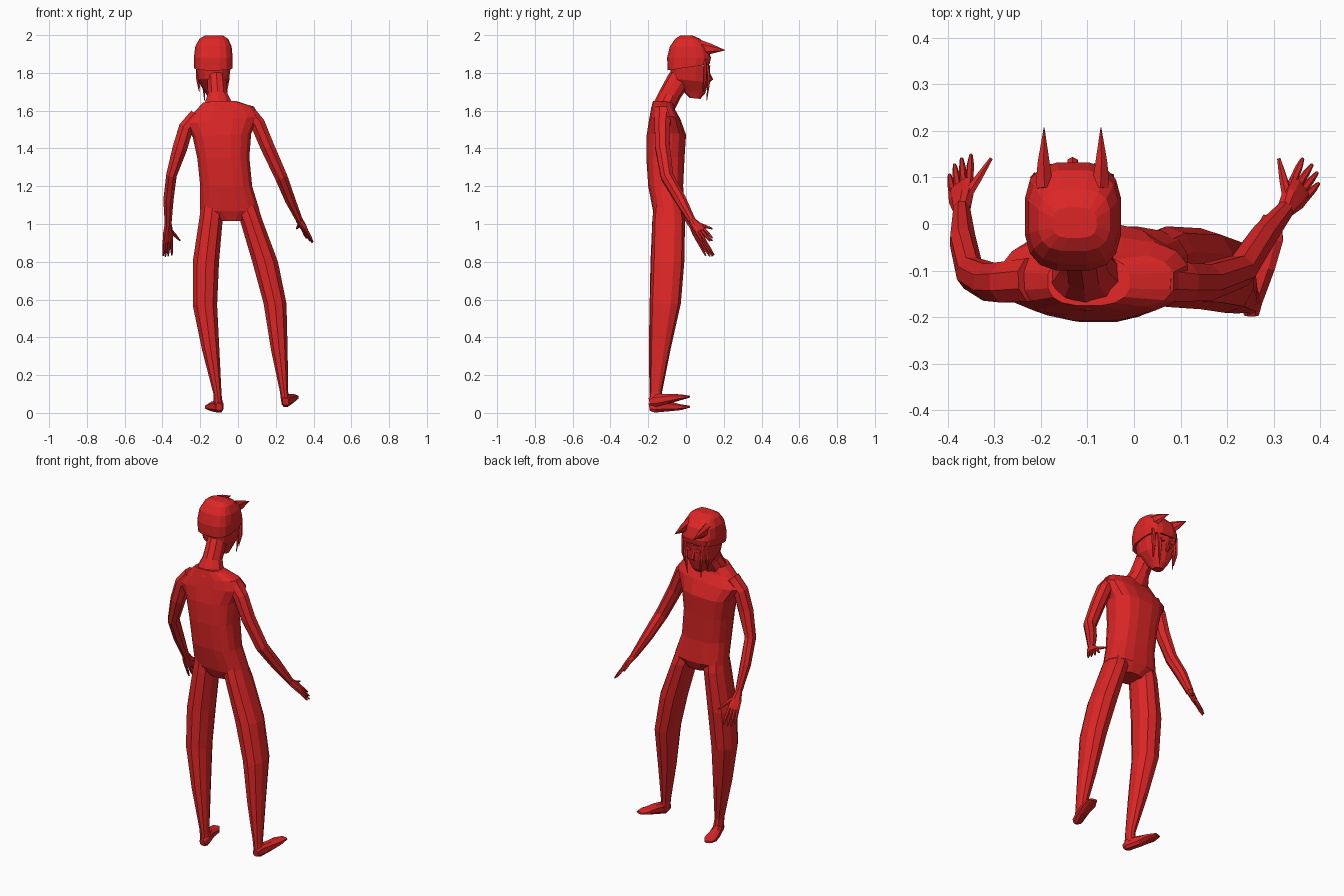
import bpy, bmesh, math
from mathutils import Vector

red = bpy.data.materials.new("red")
red.diffuse_color = (0.716, 0.019, 0.019, 1)


def skin(name, rings):
    """Bridge equal-sized rings of points into a closed, flat-shaded part."""
    bm = bmesh.new()
    vs = [[bm.verts.new(p) for p in r] for r in rings]
    n = len(vs[0])
    for a, b in zip(vs, vs[1:]):
        for i in range(n):
            j = (i + 1) % n
            bm.faces.new((a[i], a[j], b[j], b[i]))
    bm.faces.new(vs[0][::-1])
    bm.faces.new(vs[-1])
    bmesh.ops.recalc_face_normals(bm, faces=bm.faces)
    me = bpy.data.meshes.new(name)
    bm.to_mesh(me)
    bm.free()
    me.materials.append(red)
    ob = bpy.data.objects.new(name, me)
    bpy.context.collection.objects.link(ob)
    return ob


def oval(n, power):
    """Unit superellipse outline."""
    out = []
    for i in range(n):
        t = 2 * math.pi * (i + 0.5) / n
        c, s = math.cos(t), math.sin(t)
        out.append((math.copysign(abs(c) ** (2 / power), c),
                    math.copysign(abs(s) ** (2 / power), s)))
    return out


def stack(name, levels, n=12, power=2.4):
    """Levels: z, x0, x1, y0, y1, slope of z along x, slope of z along y."""
    rings = []
    for z, x0, x1, y0, y1, sx, sy in levels:
        rx, ry = (x1 - x0) / 2, (y1 - y0) / 2
        k = 1 / math.cos(math.pi / n) ** 0.7
        rings.append([((x0 + x1) / 2 + u * rx * k, (y0 + y1) / 2 + v * ry * k,
                       z + u * rx * sx + v * ry * sy) for u, v in oval(n, power)])
    return skin(name, rings)


def tube(name, pts, up=(0, 1, 0), n=8, power=2):
    """Points: x, y, z, half width, half depth, swept along the path."""
    P = [Vector(p[:3]) for p in pts]
    rings = []
    for i, p in enumerate(pts):
        d = (P[min(i + 1, len(P) - 1)] - P[max(i - 1, 0)]).normalized()
        s = d.cross(Vector(up)).normalized()
        w = s.cross(d)
        rings.append([P[i] + s * u * p[3] + w * v * p[4] for u, v in oval(n, power)])
    return skin(name, rings)


# torso, with sloping shoulders
stack("torso", [
    (1.015, -0.10, 0.03, -0.15, -0.03, 0, 0),
    (1.07, -0.20, 0.115, -0.175, -0.005, 0, 0),
    (1.20, -0.20, 0.075, -0.20, -0.015, 0, 0),
    (1.35, -0.215, 0.06, -0.21, -0.008, 0.03, 0),
    (1.47, -0.24, 0.07, -0.208, 0.0, 0.06, 0),
    (1.55, -0.285, 0.115, -0.195, -0.03, 0.1, 0),
    (1.605, -0.235, 0.085, -0.185, -0.06, 0.1, 0),
    (1.645, -0.185, -0.01, -0.175, -0.07, 0.05, -0.1)], 16, 2.7)

# neck
stack("neck", [
    (1.60, -0.19, -0.01, -0.185, -0.07, 0, -0.2),
    (1.685, -0.16, -0.055, -0.14, -0.03, 0, -0.3),
    (1.79, -0.165, -0.065, -0.085, 0.04, 0, -0.2)], 10, 2)

# head, narrowing to the chin, with a hair cap above it
stack("head", [
    (1.665, -0.155, -0.10, 0.02, 0.075, 0, -0.1),
    (1.70, -0.175, -0.085, -0.02, 0.10, 0, -0.15),
    (1.76, -0.212, -0.048, -0.075, 0.118, 0, -0.1),
    (1.84, -0.225, -0.037, -0.085, 0.127, 0, 0)], 14, 2.5)
stack("hair_cap", [
    (1.83, -0.232, -0.03, -0.097, 0.125, 0, 0.15),
    (1.88, -0.234, -0.028, -0.10, 0.132, 0, 0),
    (1.94, -0.226, -0.034, -0.085, 0.115, 0, 0),
    (1.98, -0.205, -0.052, -0.058, 0.075, 0, 0),
    (1.998, -0.175, -0.08, -0.03, 0.035, 0, 0)], 16, 3)

# horns, hanging locks and eyes, left and right of the head middle
for side, s in (("left", -1), ("right", 1)):
    def hx(d):
        return -0.132 + s * d
    tube(side + "_horn", [(hx(0.06), 0.075, 1.932, 0.022, 0.042),
                          (hx(0.062), 0.13, 1.927, 0.015, 0.028),
                          (hx(0.061), 0.207, 1.92, 0.001, 0.001)], (0, 0, 1), 6)
    for k, (d, z) in enumerate(((0.05, 1.655), (0.078, 1.70))):
        tube(f"{side}_lock_{k}", [(hx(d), 0.11 - k * 0.01, 1.87, 0.014, 0.008),
                                  (hx(d), 0.122 - k * 0.02, 1.77, 0.012, 0.009),
                                  (hx(d - 0.005), 0.11 - k * 0.02, z, 0.002, 0.002)], n=5)
    tube(side + "_eye", [(hx(0.034), 0.118, 1.812, 0.02, 0.013),
                         (hx(0.034), 0.127, 1.812, 0.018, 0.011)], (0, 0, 1), 8)

# nose
tube("nose", [(-0.132, 0.115, 1.81, 0.008, 0.006), (-0.132, 0.132, 1.765, 0.013, 0.012),
              (-0.132, 0.115, 1.75, 0.008, 0.006)], n=6)

# legs
stack("left_leg", [
    (0.04, -0.128, -0.08, -0.19, -0.12, 0, 0),
    (0.10, -0.13, -0.087, -0.192, -0.13, 0, 0),
    (0.33, -0.19, -0.098, -0.195, -0.085, 0, 0),
    (0.57, -0.24, -0.11, -0.19, -0.04, 0, 0),
    (0.80, -0.24, -0.10, -0.185, -0.015, 0, 0),
    (1.03, -0.205, -0.08, -0.175, -0.01, 0, 0),
    (1.11, -0.195, -0.07, -0.165, -0.025, 0, 0)], 10, 2.3)
stack("right_leg", [
    (0.06, 0.228, 0.275, -0.195, -0.125, 0, 0),
    (0.11, 0.222, 0.266, -0.19, -0.13, 0, 0),
    (0.33, 0.175, 0.263, -0.19, -0.085, 0, 0),
    (0.58, 0.135, 0.257, -0.188, -0.03, 0, 0),
    (0.80, 0.075, 0.212, -0.18, -0.012, 0, 0),
    (1.02, 0.01, 0.13, -0.175, -0.008, 0, 0),
    (1.11, -0.03, 0.10, -0.165, -0.025, 0, 0)], 10, 2.3)

# feet, flattening towards the toes
for name, hx0, tx, hz, tz in (("left_foot", -0.10, -0.155, 0.035, 0.033),
                              ("right_foot", 0.252, 0.298, 0.065, 0.086)):
    mx, mz = (hx0 + tx) / 2, (hz + tz) / 2
    tube(name, [(hx0, -0.195, hz - 0.005, 0.017, 0.02),
                (hx0, -0.165, hz, 0.025, 0.035),
                (mx, -0.09, mz, 0.03, 0.027),
                ((mx + tx) / 2, -0.03, tz - 0.003, 0.036, 0.016),
                (tx, 0.015, tz, 0.022, 0.006)], (0, 0, 1), 8, 2.6)

# arms
tube("left_arm", [
    (-0.22, -0.12, 1.575, 0.04, 0.05), (-0.275, -0.125, 1.51, 0.042, 0.047),
    (-0.308, -0.125, 1.40, 0.042, 0.043), (-0.352, -0.105, 1.26, 0.03, 0.038),
    (-0.368, -0.035, 1.13, 0.029, 0.034), (-0.37, 0.03, 1.00, 0.019, 0.023)])
tube("right_arm", [
    (0.05, -0.12, 1.60, 0.04, 0.05), (0.105, -0.125, 1.53, 0.042, 0.045),
    (0.155, -0.125, 1.41, 0.04, 0.042), (0.228, -0.10, 1.25, 0.036, 0.036),
    (0.275, -0.03, 1.13, 0.03, 0.032), (0.325, 0.03, 1.02, 0.019, 0.021)])


# hands: palm, four fingers and a thumb
def hand(side, wrist, palm, fingers, thumb):
    w, p = Vector(wrist), Vector(palm)
    across = (Vector(fingers[-1]) - Vector(fingers[0])).normalized()
    along = (p - w).normalized()
    up = across.cross(along)
    tube(side + "_palm", [(*w, 0.018, 0.018), (*w.lerp(p, 0.5), 0.03, 0.016),
                          (*p, 0.034, 0.011)], up, 8, 2.6)
    for i, f in enumerate(fingers):
        base = p + across * (i - 1.5) * 0.016 - along * 0.008
        tip = Vector(f)
        tube(f"{side}_finger_{i}", [(*base, 0.009, 0.009), (*base.lerp(tip, 0.6), 0.008, 0.008),
                                    (*tip, 0.004, 0.004)], up, 6)
    t = Vector(thumb)
    b = w.lerp(p, 0.25)
    tube(side + "_thumb", [(*b, 0.014, 0.012), (*b.lerp(t, 0.55), 0.01, 0.009),
                           (*t, 0.004, 0.004)], up, 6)


hand("left", (-0.37, 0.03, 1.0), (-0.371, 0.082, 0.91),
     [(-0.35, 0.148, 0.835), (-0.37, 0.14, 0.83), (-0.385, 0.127, 0.828), (-0.396, 0.105, 0.832)],
     (-0.307, 0.14, 0.912))
hand("right", (0.325, 0.03, 1.02), (0.357, 0.078, 0.962),
     [(0.362, 0.14, 0.925), (0.382, 0.127, 0.91), (0.393, 0.11, 0.902), (0.396, 0.087, 0.905)],
     (0.311, 0.14, 0.975))
